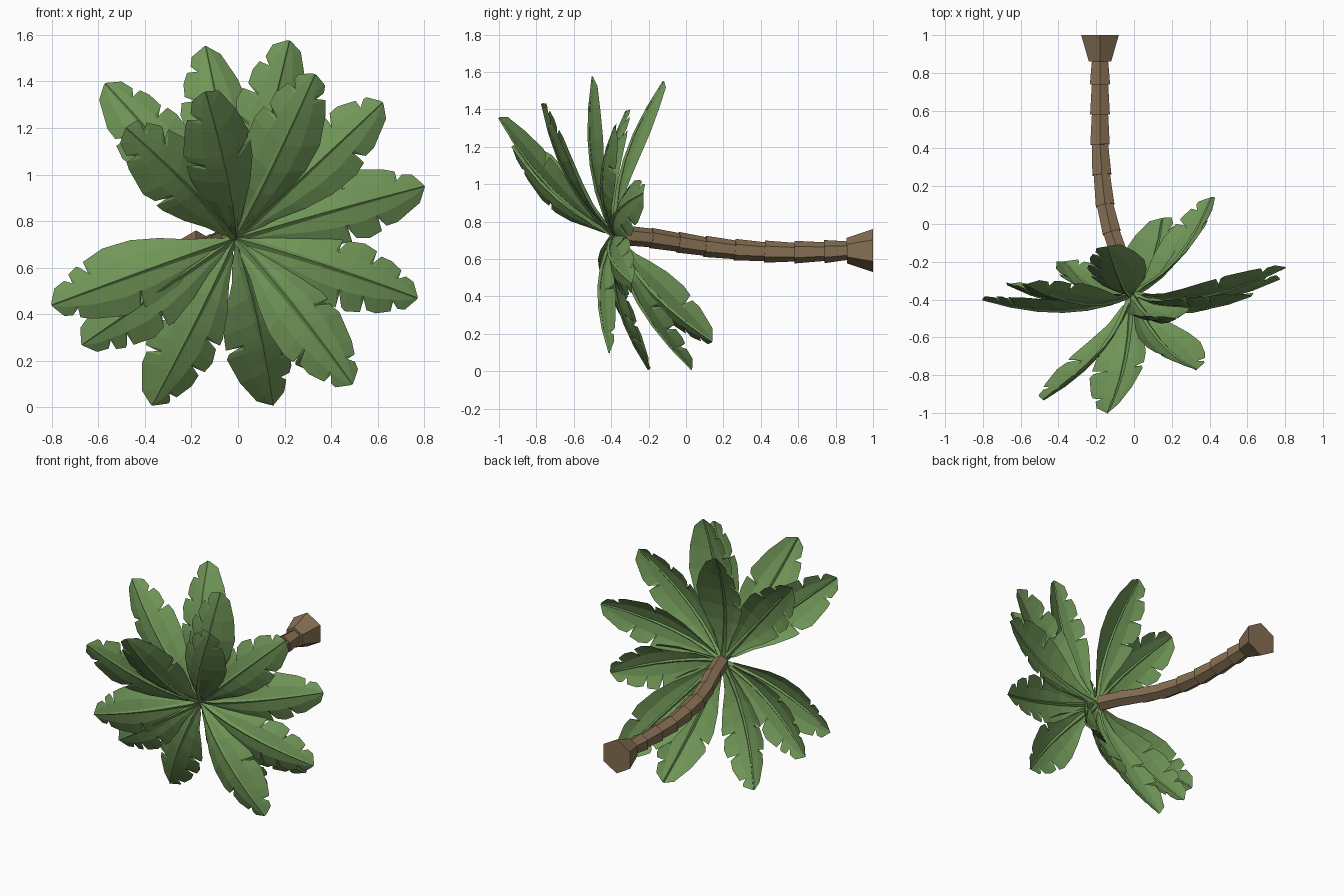
import bpy, bmesh, math, random
from mathutils import Vector

if "Cube" in bpy.data.objects:
    bpy.data.objects.remove(bpy.data.objects["Cube"])

random.seed(4)


def material(name, col):
    m = bpy.data.materials.new(name)
    m.diffuse_color = (*col, 1)
    m.use_nodes = True
    m.node_tree.nodes["Principled BSDF"].inputs["Base Color"].default_value = m.diffuse_color
    return m


GREEN = material("leaf green", (0.165, 0.31, 0.098))
BROWN = material("bark brown", (0.235, 0.158, 0.085))


def finish(bm, name, mat):
    bmesh.ops.recalc_face_normals(bm, faces=bm.faces[:])
    me = bpy.data.meshes.new(name)
    bm.to_mesh(me)
    bm.free()
    me.materials.append(mat)
    ob = bpy.data.objects.new(name, me)
    bpy.context.collection.objects.link(ob)
    return ob


def loft(bm, rings):
    """Join rings of points into a closed, capped tube."""
    vs = [[bm.verts.new(p) for p in r] for r in rings]
    n = len(vs[0])
    for a, b in zip(vs, vs[1:]):
        for i in range(n):
            bm.faces.new((a[i], a[(i + 1) % n], b[(i + 1) % n], b[i]))
    bm.faces.new(vs[0])
    bm.faces.new(vs[-1][::-1])


# Trunk: six-sided joints, each widening toward the crown, plus a flared base
path = [Vector(p) for p in (
    (-0.18, 1.0, 0.645), (-0.18, 0.86, 0.645), (-0.18, 0.74, 0.64), (-0.18, 0.58, 0.637),
    (-0.18, 0.42, 0.64), (-0.17, 0.26, 0.65), (-0.153, 0.10, 0.668),
    (-0.118, -0.045, 0.69), (-0.07, -0.19, 0.713), (-0.025, -0.34, 0.728))]


def hexagon(c, tangent, r):
    side = tangent.cross(Vector((0, 0, 1))).normalized()
    up = side.cross(tangent).normalized()
    return [c + r * (math.sin(a) * side + math.cos(a) * up)
            for a in (k * math.pi / 3 for k in range(6))]


bm = bmesh.new()
rings = []
for i in range(len(path) - 1):
    a, b = path[i], path[i + 1]
    t0 = (b - path[max(i - 1, 0)]).normalized()
    t1 = (path[min(i + 2, len(path) - 1)] - a).normalized()
    r0, r1 = (0.115, 0.068) if i == 0 else (0.05, 0.063 - 0.0012 * i)
    rings += [hexagon(a, t0, r0), hexagon(b, t1, r1)]
loft(bm, rings)
finish(bm, "trunk", BROWN)

# Fronds: a curved rib with a drooping, notched half blade on each side
CROWN = Vector((-0.015, -0.37, 0.725))
AXIS = Vector((0.15, -0.98, 0.1)).normalized()
TIPS = [(-0.14, -0.12, 1.55), (0.22, -0.50, 1.575), (0.33, -0.77, 1.43), (0.62, -0.38, 1.31),
        (0.80, -0.23, 0.95), (0.77, -0.29, 0.47), (0.49, -0.41, 0.10), (0.15, 0.03, 0.01),
        (0.41, 0.14, 0.16), (-0.37, -0.20, 0.01), (-0.67, -0.32, 0.27), (-0.80, -0.40, 0.44),
        (-0.57, -0.32, 1.39), (-0.48, -0.93, 1.20), (-0.14, -1.0, 1.355)]
OUTLINE = [(0, .02), (.2, .065), (.35, .115), (.5, .15), (.65, .158), (.8, .122), (.92, .065), (1, .008)]


def half_width(t):
    for (t0, w0), (t1, w1) in zip(OUTLINE, OUTLINE[1:]):
        if t <= t1:
            return w0 + (w1 - w0) * (t - t0) / (t1 - t0)
    return OUTLINE[-1][1]


def frond(name, tip):
    chord = tip - CROWN
    side = chord.cross(AXIS).normalized()
    out = side.cross(chord).normalized()
    ctrl = CROWN + chord * 0.42 + out * 0.15

    def at(t):
        p = CROWN * (1 - t) ** 2 + ctrl * 2 * t * (1 - t) + tip * t * t
        tan = ((ctrl - CROWN) * (1 - t) + (tip - ctrl) * t).normalized()
        return p, side.cross(tan).normalized()

    bm = bmesh.new()
    # rib: tapered diamond section
    rings = []
    for k in range(7):
        t = k / 6
        p, n = at(t)
        r = 0.019 - 0.014 * t
        rings.append([p + n * r, p + side * r, p - n * r, p - side * r])
    loft(bm, rings)
    # blades
    for s in (-1, 1):
        stations = [(t, 1) for t in (.05, .2, .35, .5, .65, .8, .92, 1)]
        for lo, hi in ((.53, .6), (.7, .76), (.83, .88)):
            if random.random() < 0.7:
                t = random.uniform(lo, hi)
                stations += [(t, 1), (t + .012, .6), (t + .03, .93)]
        rows = []
        for t, f in sorted(stations):
            w = half_width(t)
            p, n = at(t)
            pm, nm = at(min(t + 0.02, 1))
            po, no = at(min(t + 0.05 * f, 1))
            rows.append([bm.verts.new(q) for q in (
                p,
                pm + side * s * w * 0.5 - nm * w * 0.12,
                po + side * s * w * f * 0.97 - no * w * f * 0.36)])
        for a, b in zip(rows, rows[1:]):
            for j in range(2):
                bm.faces.new((a[j], a[j + 1], b[j + 1], b[j]))
    finish(bm, name, GREEN)


for i, tip in enumerate(TIPS):
    frond(f"frond_{i + 1}", Vector(tip))
